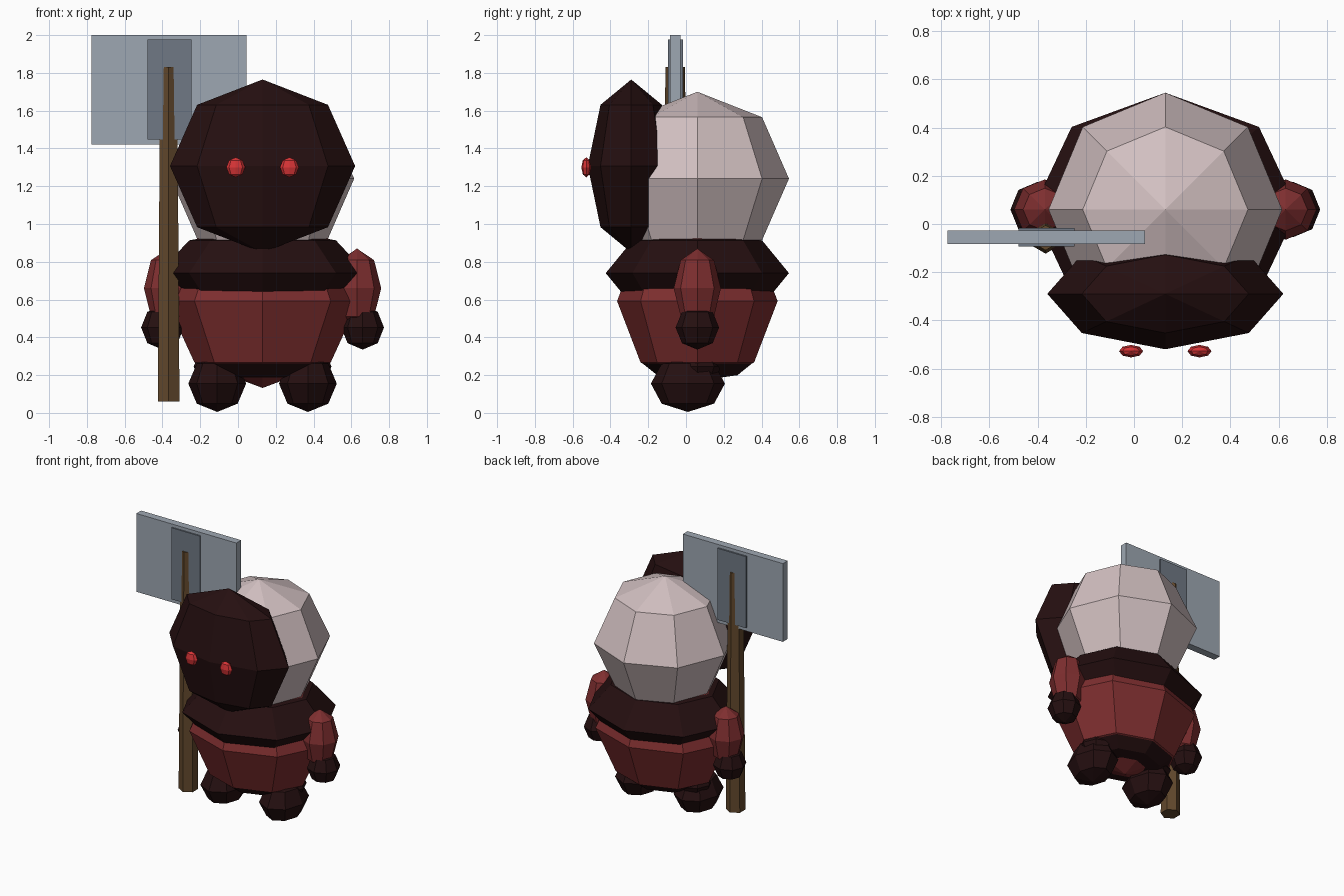
import bpy, bmesh
from mathutils import Matrix, Vector

if "Cube" in bpy.data.objects:
    bpy.data.objects.remove(bpy.data.objects["Cube"])

CX, CY = 0.13, 0.06  # body axis


def srgb(r, g, b):
    conv = lambda c: c / 12.92 if c <= 0.04045 else ((c + 0.055) / 1.055) ** 2.4
    return (conv(r / 255), conv(g / 255), conv(b / 255), 1)


def material(name, rgb):
    m = bpy.data.materials.new(name)
    m.diffuse_color = srgb(*rgb)
    m.use_nodes = True
    m.node_tree.nodes["Principled BSDF"].inputs["Base Color"].default_value = m.diffuse_color
    return m


DARK = material("dark maroon", (37, 15, 16))
RED = material("brick red", (126, 46, 47))
PALE = material("pale pink grey", (210, 192, 193))
EYE = material("bright red", (215, 52, 54))
WOOD = material("brown wood", (98, 72, 44))
STEEL = material("light steel", (158, 167, 178))
IRON = material("dark steel", (112, 121, 133))


def finish(name, bm, mat):
    me = bpy.data.meshes.new(name)
    bm.to_mesh(me)
    bm.free()
    me.materials.append(mat)
    ob = bpy.data.objects.new(name, me)
    bpy.context.collection.objects.link(ob)
    return ob


def ball(name, centre, radii, mat):
    """Faceted ellipsoid with eight sides and four bands."""
    bm = bmesh.new()
    bmesh.ops.create_uvsphere(bm, u_segments=8, v_segments=4, radius=1)
    bmesh.ops.transform(bm, matrix=Matrix.Translation(centre) @ Matrix.Diagonal((*radii, 1)), verts=bm.verts)
    return finish(name, bm, mat)


def box(name, lo, hi, mat):
    lo, hi = Vector(lo), Vector(hi)
    bm = bmesh.new()
    bmesh.ops.create_cube(bm, size=1)
    bmesh.ops.transform(bm, matrix=Matrix.Translation((lo + hi) / 2) @ Matrix.Diagonal((*(hi - lo), 1)), verts=bm.verts)
    return finish(name, bm, mat)


# Head, face and torso
ball("head", (CX, CY, 1.24), (0.485, 0.485, 0.46), PALE)
ball("face_mask", (CX, -0.29, 1.307), (0.49, 0.23, 0.458), DARK)
ball("collar", (CX, CY, 0.74), (0.55, 0.485, 0.245), DARK)
ball("body", (CX, CY, 0.592), (0.51, 0.425, 0.46), RED)
ball("belt", (CX, CY, 0.27), (0.36, 0.30, 0.10), DARK)

# Paired parts
for side, s in (("left", -1), ("right", 1)):
    ball(side + "_eye", (CX + s * 0.142, -0.528, 1.30), (0.05, 0.026, 0.053), EYE)
    ball(side + "_arm", (CX + s * 0.50, CY, 0.66), (0.128, 0.125, 0.21), RED)
    ball(side + "_hand", (CX + s * 0.53, CY, 0.452), (0.113, 0.115, 0.117), DARK)
    ball(side + "_leg", (CX + s * 0.24, CY, 0.245), (0.125, 0.125, 0.12), DARK)
    ball(side + "_foot", (CX + s * 0.24, 0.01, 0.155), (0.153, 0.196, 0.15), DARK)

# Tapered six-sided handle, corners facing front and back
bm = bmesh.new()
bmesh.ops.create_cone(bm, cap_ends=True, segments=6, radius1=0.066, radius2=0.052, depth=1.77)
bmesh.ops.transform(bm, matrix=Matrix.Translation((-0.367, -0.057, 0.945)), verts=bm.verts)
if abs(max(v.co.y for v in bm.verts) + 0.057) < 0.06:  # turn corners onto the y axis
    bmesh.ops.rotate(bm, verts=bm.verts, cent=(-0.367, -0.057, 0), matrix=Matrix.Rotation(0.5235988, 3, 'Z'))
finish("handle", bm, WOOD)

# Broad blade and its mounting plate
box("blade", (-0.775, -0.084, 1.42), (0.045, -0.028, 2.0), STEEL)
box("blade_mount", (-0.48, -0.094, 1.447), (-0.247, -0.016, 1.977), IRON)
